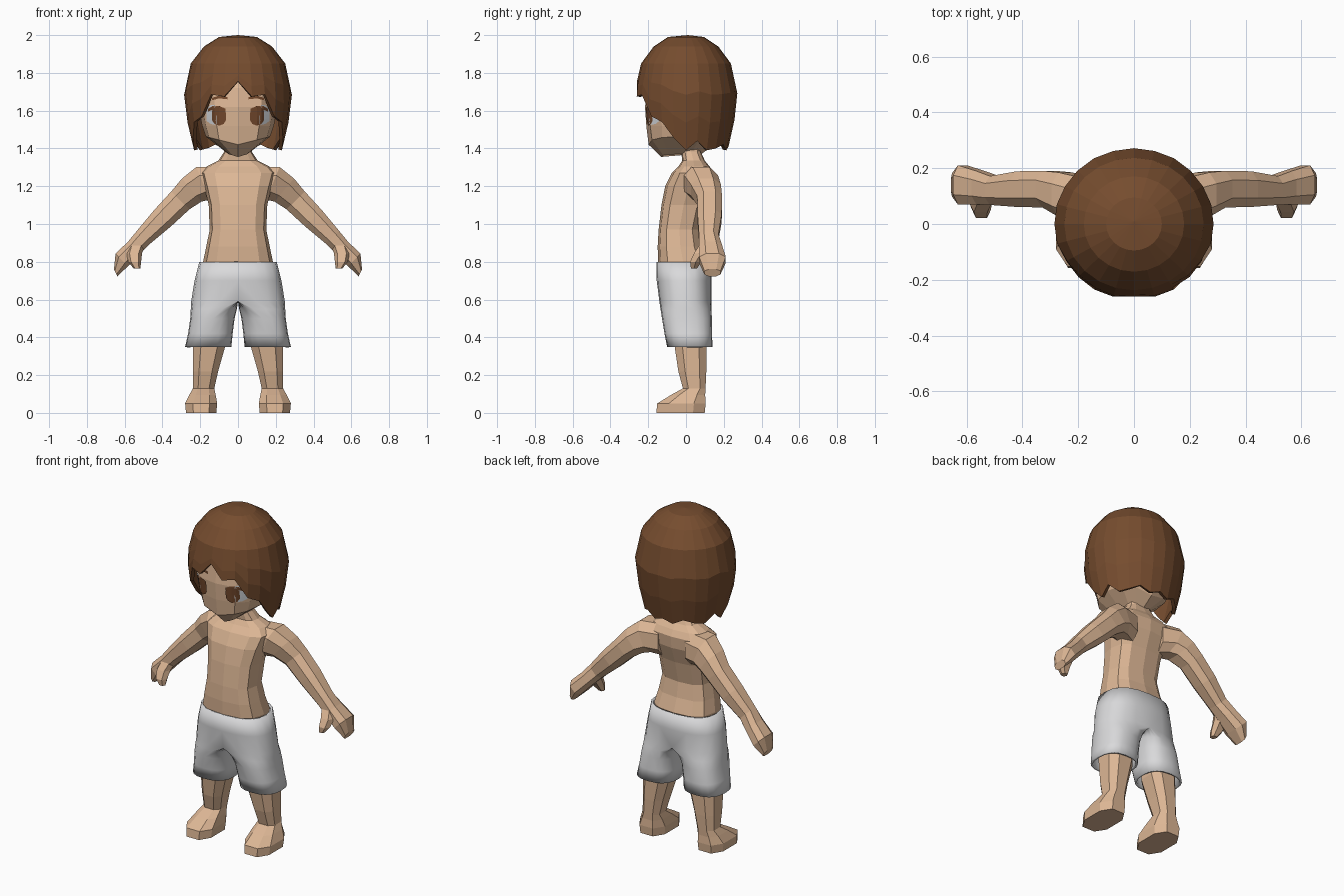
import bpy, bmesh
from math import sin, cos, pi, radians
from mathutils import Vector
from mathutils.bvhtree import BVHTree

cube = bpy.data.objects.get("Cube")
if cube:
    bpy.data.objects.remove(cube)


def material(name, rgb):
    m = bpy.data.materials.new(name)
    m.use_nodes = True
    m.diffuse_color = (*rgb, 1)
    m.node_tree.nodes["Principled BSDF"].inputs["Base Color"].default_value = (*rgb, 1)
    return m


SKIN = material("skin", (0.72, 0.47, 0.30))
HAIR = material("hair_brown", (0.18, 0.073, 0.028))
CLOTH = material("light_grey_cloth", (0.70, 0.70, 0.71))
IRIS = material("eye_brown", (0.17, 0.065, 0.025))
WHITE = material("eye_white", (0.75, 0.78, 0.82))


def finish(name, bm, mat, mirror=False, thickness=0):
    bmesh.ops.recalc_face_normals(bm, faces=bm.faces)
    me = bpy.data.meshes.new(name)
    bm.to_mesh(me)
    me.materials.append(mat)
    ob = bpy.data.objects.new(name, me)
    bpy.context.collection.objects.link(ob)
    if mirror:
        mod = ob.modifiers.new("mirror", "MIRROR")
        mod.use_clip = True
    if thickness:
        mod = ob.modifiers.new("thickness", "SOLIDIFY")
        mod.thickness = thickness
        mod.offset = -1
    return ob


def bridge(rings, caps=True):
    """Skin a list of equal-length point rings into a tube."""
    bm = bmesh.new()
    rows = [[bm.verts.new(p) for p in ring] for ring in rings]
    n = len(rows[0])
    for a, b in zip(rows, rows[1:]):
        for i in range(n):
            j = (i + 1) % n
            bm.faces.new((a[i], a[j], b[j], b[i]))
    if caps:
        bm.faces.new(rows[0])
        bm.faces.new(rows[-1])
    bm.verts.ensure_lookup_table()
    return bm


def power(v, p):
    return abs(v) ** p * (1 if v > 0 else -1)


def oval(centre, u, v, n=8, p=0.8, turn=0.0):
    """Rounded-box ring spanned by the vectors u and v."""
    c, u, v = Vector(centre), Vector(u), Vector(v)
    angles = [2 * pi * (i + turn) / n for i in range(n)]
    return [c + u * power(cos(a), p) + v * power(sin(a), p) for a in angles]


def level(x, z, rx, front, back, n=8, p=0.8, turn=0.0):
    return oval((x, (front + back) / 2, z), (rx, 0, 0), (0, (back - front) / 2, 0), n, p, turn)


# torso and neck: height, half width, front, back
torso = [(0.72, 0.17, -0.13, 0.10), (0.80, 0.185, -0.148, 0.118),
         (0.88, 0.168, -0.15, 0.09), (0.97, 0.15, -0.145, 0.075),
         (1.10, 0.155, -0.13, 0.105), (1.20, 0.18, -0.11, 0.14),
         (1.27, 0.20, -0.075, 0.145), (1.305, 0.165, -0.04, 0.125),
         (1.335, 0.105, -0.02, 0.10), (1.38, 0.075, -0.025, 0.08), (1.45, 0.065, -0.03, 0.08)]
finish("torso", bridge([level(0, *r, n=12, p=0.7) for r in torso]), SKIN)

# head: same layout, with the jaw rising toward the sides
head = [(1.355, 0.05, -0.13, 0.06, 0.3), (1.42, 0.17, -0.198, 0.15, 0.25),
        (1.52, 0.19, -0.21, 0.19, 0), (1.62, 0.21, -0.217, 0.20, 0),
        (1.72, 0.21, -0.205, 0.20, 0), (1.85, 0.16, -0.15, 0.16, 0)]
rings = []
for z, rx, front, back, lift in head:
    ring = level(0, z, rx, front, back, n=12, p=0.76)
    for point in ring:
        point.z += lift * abs(point.x)
    rings.append(ring)
head_bm = bridge(rings)
head_tree = BVHTree.FromBMesh(head_bm)
finish("head", head_bm, SKIN)


# face details: thin plates laid on the head
def plate(name, mat, outline, gap):
    """Lay a patch on the face; outline holds (x, low z, high z) columns."""
    bm = bmesh.new()
    cols = []
    for x, low, high in outline:
        col = []
        for k in range(5):
            z = low + (high - low) * k / 4
            hit = head_tree.ray_cast(Vector((x, -1, z)), Vector((0, 1, 0)))[0]
            col.append(bm.verts.new((x, hit.y - gap, z)))
        cols.append(col)
    for a, b in zip(cols, cols[1:]):
        for k in range(4):
            bm.faces.new((a[k], b[k], b[k + 1], a[k + 1]))
    finish(name, bm, mat, mirror=True)


plate("eye_whites", WHITE, [(0.115, 1.53, 1.62), (0.125, 1.525, 1.63), (0.145, 1.53, 1.63),
                            (0.166, 1.545, 1.61)], 0.004)
plate("irises", IRIS, [(0.064, 1.55, 1.59), (0.075, 1.53, 1.61), (0.10, 1.52, 1.62),
                       (0.125, 1.53, 1.615), (0.138, 1.55, 1.60)], 0.007)
plate("lashes", IRIS, [(0.065, 1.595, 1.61), (0.10, 1.605, 1.625),
                       (0.135, 1.605, 1.625), (0.158, 1.595, 1.61)], 0.008)
plate("eyebrows", IRIS, [(0.055, 1.66, 1.672), (0.10, 1.665, 1.68), (0.138, 1.655, 1.667)], 0.007)

# hair: dome whose lower edge is cut into locks
dome = [(2.0, 0.0), (1.99, 0.10), (1.94, 0.18), (1.85, 0.25), (1.70, 0.287), (1.55, 0.27), (1.38, 0.23)]
edge = [1.755, 1.675, 1.685, 1.57, 1.54, 1.45, 1.39, 1.44, 1.39, 1.40, 1.42, 1.39, 1.41]


def dome_radius(z):
    for (z1, r1), (z0, r0) in zip(dome, dome[1:]):
        if z >= z0:
            return r1 + (r0 - r1) * (z1 - z) / (z1 - z0)
    return dome[-1][1]


def hair_point(i, z):
    a, r = radians(15 * i), dome_radius(z)
    return Vector((r * sin(a), -0.95 * r * cos(a), z))


rings = [[hair_point(i, z) for i in range(24)] for z in (1.99, 1.94, 1.85)]
for t in (0.36, 0.68, 1):
    rings.append([hair_point(i, 1.85 + t * (edge[min(i, 24 - i)] - 1.85)) for i in range(24)])
bm = bridge(rings, caps=False)
crown = bm.verts[:24]
top = bm.verts.new((0, 0.01, 2.0))
for i in range(24):
    bm.faces.new((crown[i - 1], crown[i], top))
finish("hair", bm, HAIR, thickness=0.02)

# arms: x, y, z, half depth, half thickness, tilt of the section in degrees
arm = [(0.09, 0.06, 1.21, 0.085, 0.10, 0), (0.185, 0.08, 1.215, 0.095, 0.10, 22),
       (0.245, 0.105, 1.18, 0.085, 0.085, 40), (0.305, 0.125, 1.125, 0.07, 0.072, 45),
       (0.40, 0.125, 1.03, 0.068, 0.066, 45), (0.50, 0.12, 0.93, 0.055, 0.052, 45),
       (0.55, 0.13, 0.875, 0.064, 0.048, 45), (0.615, 0.14, 0.81, 0.075, 0.05, 45),
       (0.648, 0.14, 0.742, 0.045, 0.022, 25)]
finish("arms", bridge([oval((x, y, z), (0, d, 0), (t * sin(radians(a)), 0, t * cos(radians(a))), turn=0.5)
                       for x, y, z, d, t, a in arm]), SKIN, mirror=True)

# thumbs
thumb = [(0.535, 0.115, 0.895, 0.045), (0.55, 0.08, 0.845, 0.042),
         (0.547, 0.052, 0.80, 0.034), (0.535, 0.042, 0.765, 0.018)]
finish("thumbs", bridge([oval((x, y, z), (r, 0, 0), (0, r, 0), n=6)
                         for x, y, z, r in thumb]), SKIN, mirror=True)

# legs and feet: x, height, half width, front, back
leg = [(0.15, 0.45, 0.09, -0.065, 0.115), (0.153, 0.35, 0.09, -0.065, 0.115),
       (0.172, 0.22, 0.071, -0.045, 0.112), (0.182, 0.13, 0.06, -0.02, 0.107),
       (0.188, 0.095, 0.074, -0.085, 0.107), (0.195, 0.05, 0.09, -0.16, 0.112),
       (0.195, 0.0, 0.085, -0.165, 0.107)]
finish("legs", bridge([level(*r, n=8, p=0.75, turn=0.5) for r in leg]), SKIN, mirror=True)

# shorts, one half: height, middle x, inner x, outer x, centre y, half depth
shorts = [(0.80, 0, 0, 0.205, -0.01, 0.147), (0.70, 0, 0, 0.23, -0.01, 0.145),
          (0.59, 0, 0, 0.248, -0.003, 0.138), (0.55, 0.08, 0.006, 0.25, 0, 0.135),
          (0.50, 0.13, 0.018, 0.253, 0.005, 0.132), (0.42, 0.15, 0.028, 0.264, 0.012, 0.126),
          (0.35, 0.16, 0.035, 0.28, 0.02, 0.12)]
rings = []
for z, mid, inner, outer, cy, ry in shorts:
    ring = []
    for i in range(20):
        c, s = cos(2 * pi * i / 20), sin(2 * pi * i / 20)
        reach = outer - mid if c > 0 else mid - inner
        ring.append(Vector((mid + reach * power(c, 0.8), cy + ry * power(s, 0.8), z)))
    rings.append(ring)
bm = bridge(rings, caps=False)
inside = [f for f in bm.faces if all(v.co.x < 0.0001 for v in f.verts)]
bmesh.ops.delete(bm, geom=inside, context="FACES")
ob = finish("shorts", bm, CLOTH, mirror=True, thickness=0.012)
bpy.context.view_layer.objects.active = ob
ob.select_set(True)
bpy.ops.object.shade_smooth_by_angle(angle=radians(50))
ob.select_set(False)
